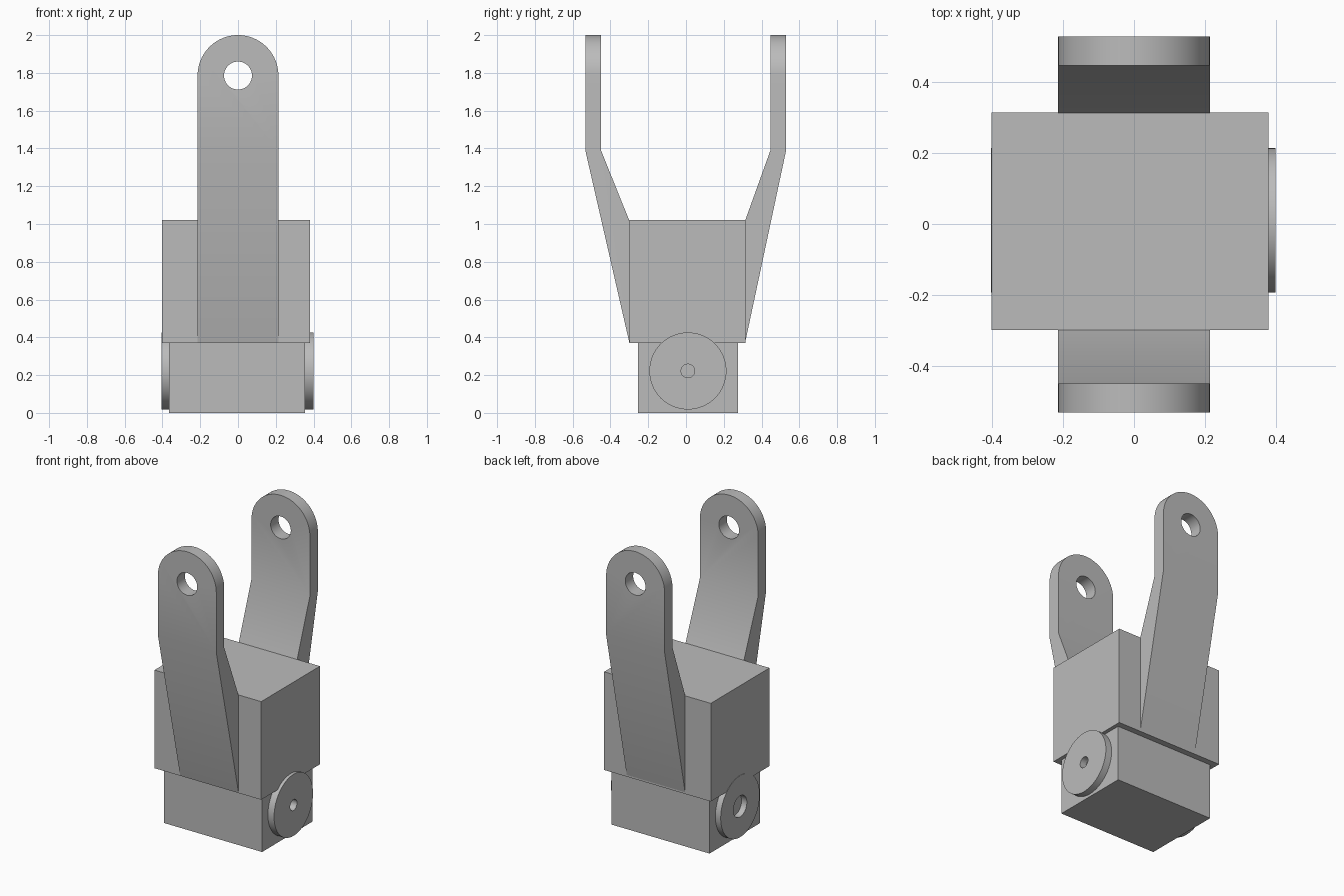
import bpy
import bmesh
from math import cos, sin, pi, radians
from mathutils import Vector

if "Cube" in bpy.data.objects:
    bpy.data.objects.remove(bpy.data.objects["Cube"], do_unlink=True)

grey = bpy.data.materials.new("plain grey")
grey.use_nodes = True
GREY = (0.5, 0.5, 0.5, 1)
grey.diffuse_color = GREY
grey.node_tree.nodes["Principled BSDF"].inputs["Base Color"].default_value = GREY


def prism(name, outline, offset):
    """Extrude a closed 3D outline along an offset vector."""
    bm = bmesh.new()
    face = bm.faces.new([bm.verts.new(p) for p in outline])
    top = bmesh.ops.extrude_face_region(bm, geom=[face])
    verts = [v for v in top["geom"] if isinstance(v, bmesh.types.BMVert)]
    bmesh.ops.translate(bm, verts=verts, vec=Vector(offset))
    bmesh.ops.recalc_face_normals(bm, faces=bm.faces)
    mesh = bpy.data.meshes.new(name)
    bm.to_mesh(mesh)
    bm.free()
    mesh.materials.append(grey)
    obj = bpy.data.objects.new(name, mesh)
    bpy.context.collection.objects.link(obj)
    return obj


def activate(obj):
    bpy.ops.object.select_all(action="DESELECT")
    obj.select_set(True)
    bpy.context.view_layer.objects.active = obj


def cut(obj, cutter, operation):
    """Apply a boolean and discard its cutter."""
    cutter.hide_render = True
    mod = obj.modifiers.new("cut", "BOOLEAN")
    mod.operation = operation
    mod.solver = "EXACT"
    mod.object = cutter
    activate(obj)
    bpy.ops.object.modifier_apply(modifier=mod.name)
    bpy.data.objects.remove(cutter, do_unlink=True)


def smooth(obj):
    activate(obj)
    bpy.ops.object.shade_smooth_by_angle(angle=radians(30))


def box(name, x0, x1, y0, y1, z0, z1):
    corners = [(x0, y0, z0), (x1, y0, z0), (x1, y1, z0), (x0, y1, z0)]
    return prism(name, corners, (0, 0, z1 - z0))


def arc(radius, start, end, steps):
    return [(radius * cos(start + (end - start) * i / steps),
             radius * sin(start + (end - start) * i / steps))
            for i in range(steps + 1)]


def circle(radius):
    return arc(radius, 0, 2 * pi, 64)[:-1]


# Blocks
box("upper_block", -0.402, 0.38, -0.30, 0.315, 0.37, 1.02)
box("lower_block", -0.365, 0.355, -0.255, 0.275, 0, 0.38)

# Fork arms: bent side profile trimmed to a round-ended strip with a pin hole
HALF_WIDTH, PIN_Z = 0.214, 1.786


def arm(name, base, inner, outer):
    tuck = base * 0.85
    profile = [(tuck, 0.372), (base, 0.372), (outer, 1.39), (outer, 2.1),
               (inner, 2.1), (inner, 1.39), (base, 1.018), (tuck, 1.018)]
    obj = prism(name, [(-0.4, y, z) for y, z in profile], (0.8, 0, 0))
    strip = [(-HALF_WIDTH, 0.2), (HALF_WIDTH, 0.2)]
    strip += [(x, PIN_Z + z) for x, z in arc(HALF_WIDTH, 0, pi, 40)]
    cut(obj, prism("strip_cutter", [(x, -1, z) for x, z in strip], (0, 2, 0)), "INTERSECT")
    hole = [(x, -1, PIN_Z + z) for x, z in circle(0.074)]
    cut(obj, prism("hole_cutter", hole, (0, 2, 0)), "DIFFERENCE")
    smooth(obj)


arm("front_arm", -0.30, -0.45, -0.533)
arm("back_arm", 0.313, 0.447, 0.53)


# Side pivot discs with centre holes
def disc(name, x0, x1, hole_radius):
    def ring(x, radius):
        return [(x, 0.01 + y, 0.222 + z) for y, z in circle(radius)]
    obj = prism(name, ring(x0, 0.204), (x1 - x0, 0, 0))
    cut(obj, prism("hole_cutter", ring(-1, hole_radius), (2, 0, 0)), "DIFFERENCE")
    smooth(obj)


disc("left_disc", 0.345, 0.40, 0.036)
disc("right_disc", -0.404, -0.355, 0.07)
